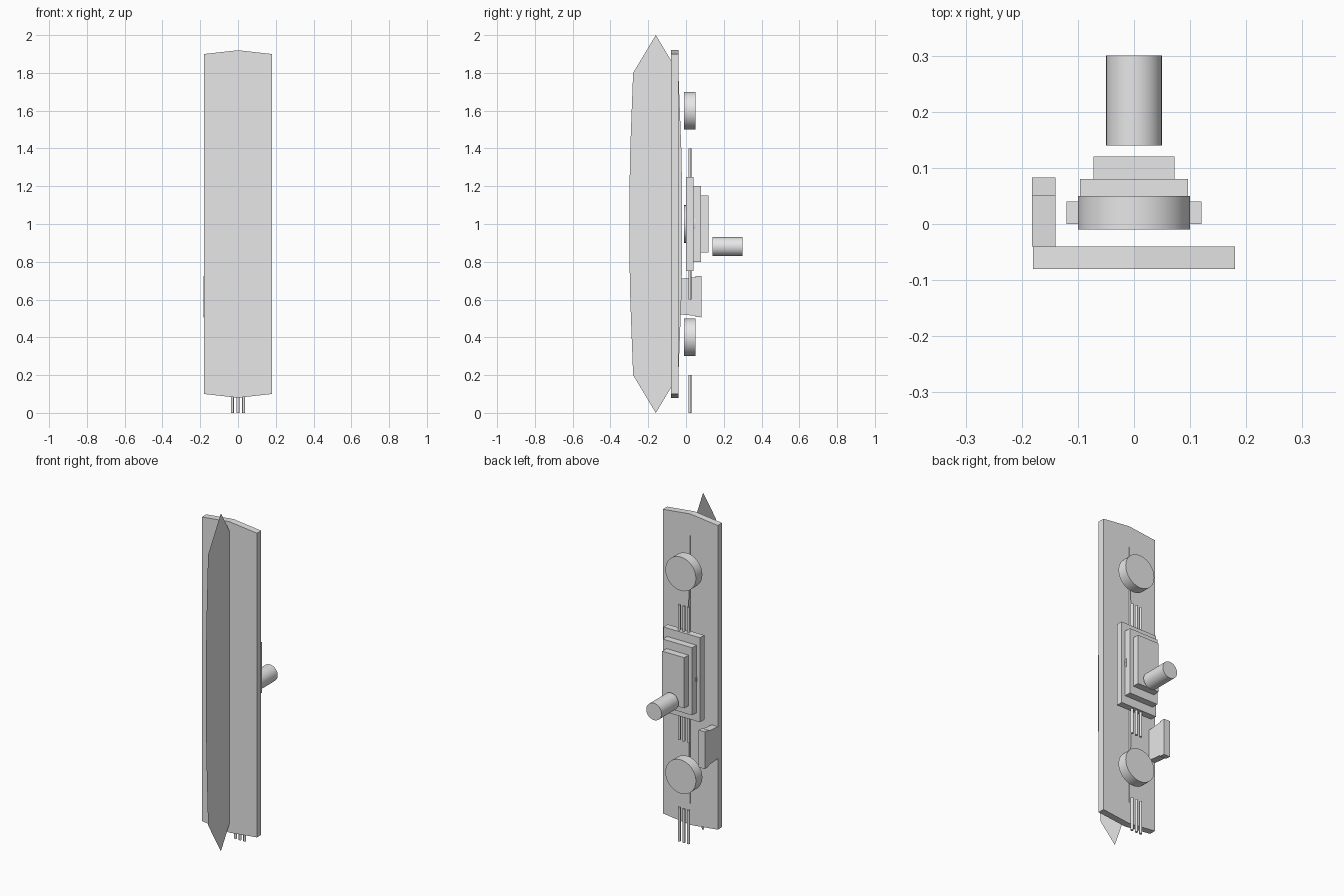
import bpy
import math
from mathutils import Matrix

cube = bpy.data.objects.get("Cube")
if cube:
    bpy.data.objects.remove(cube, do_unlink=True)

grey = bpy.data.materials.new("light_grey")
grey.use_nodes = True
colour = (0.8, 0.8, 0.8, 1)
grey.diffuse_color = colour
grey.node_tree.nodes["Principled BSDF"].inputs["Base Color"].default_value = colour


def prism(name, outline, axis, low, high):
    """Extrude a 2D outline along x or y; equal limits give a single sheet."""
    def place(p, t):
        return (t, p[0], p[1]) if axis == "x" else (p[0], t, p[1])
    n = len(outline)
    verts = [place(p, low) for p in outline]
    faces = [list(range(n))]
    if high > low:
        verts += [place(p, high) for p in outline]
        faces = [list(reversed(range(n))), list(range(n, 2 * n))]
        faces += [[i, (i + 1) % n, n + (i + 1) % n, n + i] for i in range(n)]
    mesh = bpy.data.meshes.new(name)
    mesh.from_pydata(verts, [], faces)
    if axis == "y":
        mesh.flip_normals()
    mesh.materials.append(grey)
    obj = bpy.data.objects.new(name, mesh)
    bpy.context.collection.objects.link(obj)
    return obj


def box(name, half_width, y0, y1, z0, z1):
    outline = [(-half_width, z0), (half_width, z0), (half_width, z1), (-half_width, z1)]
    return prism(name, outline, "y", y0, y1)


def cylinder(name, radius, start, end, sides=32):
    """Round bar between two points on the y or z direction."""
    centre = [(a + b) / 2 for a, b in zip(start, end)]
    length = math.dist(start, end)
    turn = math.pi / 2 if start[1] != end[1] else 0
    bpy.ops.mesh.primitive_cylinder_add(
        vertices=sides, radius=radius, depth=length, location=centre, rotation=(turn, 0, 0))
    obj = bpy.context.object
    obj.name = name
    obj.data.materials.append(grey)
    bpy.ops.object.shade_smooth_by_angle(angle=math.radians(50))
    return obj


# Main board with shallow peaked ends
prism("board", [(-0.18, 0.1), (0, 0.08), (0.18, 0.1), (0.18, 1.9), (0, 1.92), (-0.18, 1.9)],
      "y", -0.08, -0.04)

# Paper-thin pointed blade crossing the board, symmetric about its long axis
middle = -0.16
edge = [(0.12, 0.2), (0.135, 0.6), (0.14, 0.85), (0.14, 1.15), (0.135, 1.4), (0.12, 1.8)]
blade = [(middle, 0)] + [(middle + w, z) for w, z in edge]
blade += [(middle, 2)] + [(middle - w, z) for w, z in reversed(edge)]
prism("blade", blade, "x", 0, 0)

# Discs along the back
for label, z in (("lower", 0.4), ("middle", 1.0), ("upper", 1.6)):
    cylinder(label + "_disc", 0.1, (0, -0.01, z), (0, 0.05, z))

# Stepped housing
box("housing_base", 0.12, 0, 0.04, 0.75, 1.25)
box("housing_step", 0.096, 0.04, 0.08, 0.8, 1.2)
box("housing_cap", 0.072, 0.08, 0.12, 0.85, 1.15)

# Round knob behind the housing
cylinder("knob", 0.05, (0, 0.14, 0.88), (0, 0.3, 0.88))

# Three groups of thin rods
for label, z0, z1 in (("bottom", 0, 0.2), ("lower", 0.6, 0.8), ("upper", 1.2, 1.4)):
    for i in (-1, 0, 1):
        cylinder(f"{label}_rod_{i + 2}", 0.008, (0.03 * i, 0.02, z0), (0.03 * i, 0.02, z1), 12)

# Side handle, flaring toward a small lip at its free end
prism("side_handle", [(-0.04, 0.522), (0.05, 0.514), (0.05, 0.508), (0.083, 0.506),
                      (0.083, 0.726), (0.05, 0.724), (0.05, 0.718), (-0.04, 0.71)],
      "x", -0.182, -0.14)
